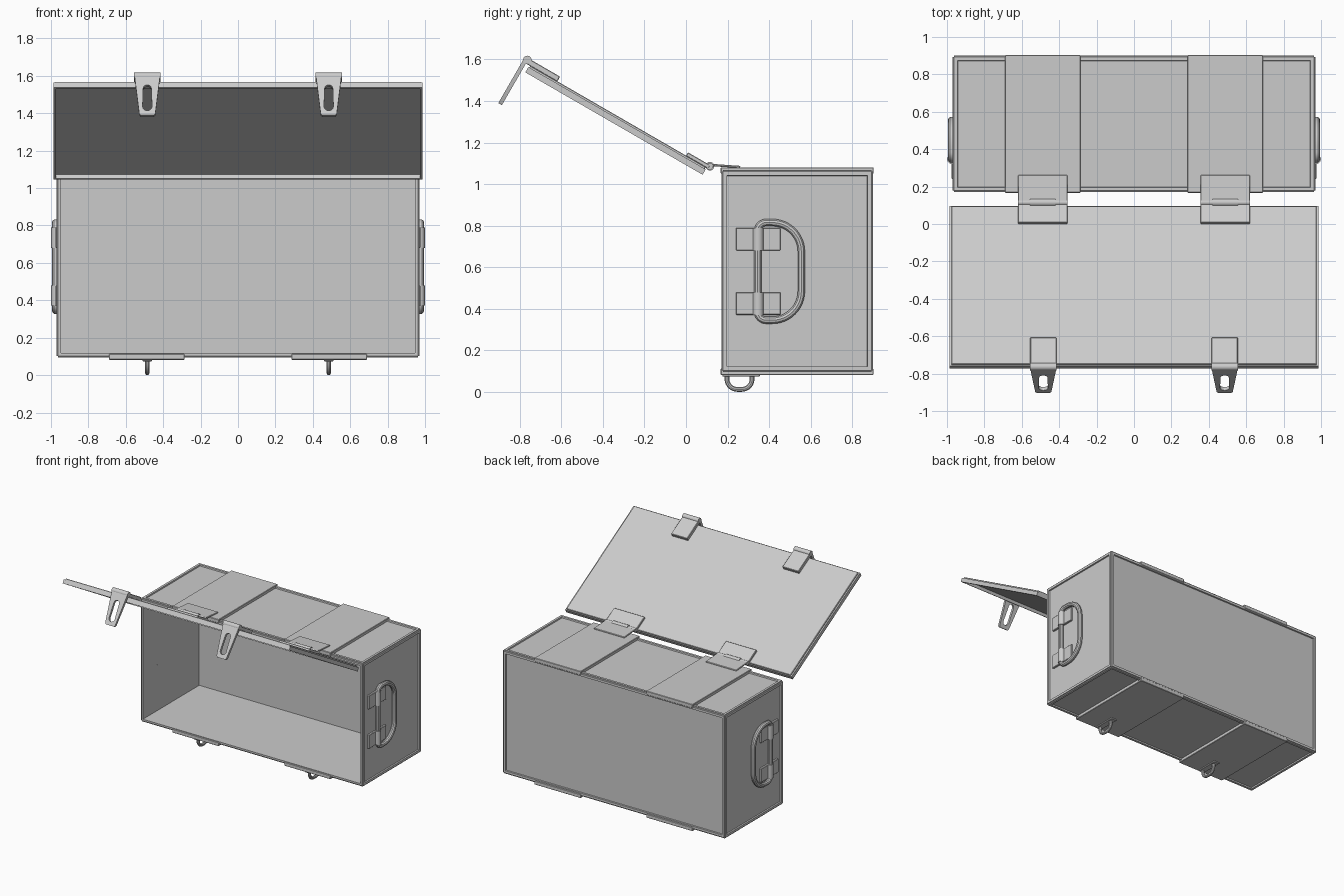
import bpy, bmesh
from math import radians, pi, sin, cos
from mathutils import Matrix, Vector

if "Cube" in bpy.data.objects:
    bpy.data.objects.remove(bpy.data.objects["Cube"])

I = Matrix.Identity(4)
LID = Matrix.Translation((0, 0.08, 1.045)) @ Matrix.Rotation(radians(-30), 4, 'X')


def add(name, mesh, mat=I, smooth=True):
    mesh.transform(mat)
    ob = bpy.data.objects.new(name, mesh)
    bpy.context.collection.objects.link(ob)
    if smooth:
        bpy.ops.object.select_all(action='DESELECT')
        ob.select_set(True)
        bpy.context.view_layer.objects.active = ob
        bpy.ops.object.shade_smooth_by_angle(angle=radians(35))
    return ob


def cube_bm(x0, x1, y0, y1, z0, z1):
    bm = bmesh.new()
    bmesh.ops.create_cube(bm, size=1)
    bmesh.ops.scale(bm, vec=(x1 - x0, y1 - y0, z1 - z0), verts=bm.verts)
    bmesh.ops.translate(bm, vec=((x0 + x1) / 2, (y0 + y1) / 2, (z0 + z1) / 2), verts=bm.verts)
    bm.normal_update()
    return bm


def finish(name, bm, mat=I):
    me = bpy.data.meshes.new(name)
    bm.to_mesh(me)
    bm.free()
    return add(name, me, mat)


def box(name, x0, x1, y0, y1, z0, z1, mat=I, bevel=0.003):
    bm = cube_bm(x0, x1, y0, y1, z0, z1)
    bmesh.ops.bevel(bm, geom=bm.edges[:], offset=bevel, segments=1, affect='EDGES')
    return finish(name, bm, mat)


def rod(name, centre, r, length, axis, mat=I):
    bm = bmesh.new()
    bmesh.ops.create_cone(bm, cap_ends=True, segments=20, radius1=r, radius2=r, depth=length)
    rot = Matrix.Rotation(pi / 2, 4, 'Y') if axis == 'X' else I
    bm.transform(Matrix.Translation(centre) @ rot)
    return finish(name, bm, mat)


def curve(name, loops, cyclic=True, bevel=0, extrude=0, mat=I):
    cu = bpy.data.curves.new(name, 'CURVE')
    cu.dimensions = '2D' if extrude else '3D'
    if extrude:
        cu.fill_mode = 'BOTH'
        cu.extrude = extrude
    cu.bevel_depth = bevel
    cu.bevel_resolution = 3
    cu.use_fill_caps = not extrude
    for pts in loops:
        sp = cu.splines.new('POLY')
        sp.points.add(len(pts) - 1)
        for p, q in zip(sp.points, pts):
            p.co = (q[0], q[1], q[2] if len(q) > 2 else 0, 1)
        sp.use_cyclic_u = cyclic
    tmp = bpy.data.objects.new(name, cu)
    bpy.context.collection.objects.link(tmp)
    bpy.context.view_layer.update()
    me = bpy.data.meshes.new_from_object(tmp.evaluated_get(bpy.context.evaluated_depsgraph_get()))
    bpy.data.objects.remove(tmp)
    return add(name, me, mat)


def arc(cx, cy, r, a0, a1, n=8):
    return [(cx + r * cos(radians(a0 + (a1 - a0) * i / n)),
             cy + r * sin(radians(a0 + (a1 - a0) * i / n))) for i in range(n + 1)]


# Chest body: framed recessed panels, hollow with an open front
bm = cube_bm(-0.97, 0.97, 0.17, 0.90, 0.095, 1.068)
outer = bm.edges[:]
front = min(bm.faces, key=lambda f: f.calc_center_median().y)
bmesh.ops.inset_individual(bm, faces=[f for f in bm.faces if f != front], thickness=0.037)
panels = [f for f in bm.faces if len({round(f.normal.dot(Vector(a)), 1) for a in ((1, 0, 0),)}) and
          f != front and f.calc_area() > 0.3]
bmesh.ops.inset_individual(bm, faces=panels, thickness=0.003, depth=-0.01)
bmesh.ops.inset_individual(bm, faces=[front], thickness=0.032)
for v in bmesh.ops.extrude_discrete_faces(bm, faces=[front])['faces'][0].verts:
    v.co.y = 0.87
bmesh.ops.bevel(bm, geom=[e for e in outer if e.is_valid], offset=0.008, segments=3, affect='EDGES')
bmesh.ops.recalc_face_normals(bm, faces=bm.faces)
finish("chest_body", bm)

# Lid: shallow tray opened 30 degrees upward
bm = cube_bm(-0.987, 0.987, -0.985, 0, 0, 0.03)
under = min(bm.faces, key=lambda f: f.calc_center_median().z)
bmesh.ops.inset_individual(bm, faces=[under], thickness=0.02)
bmesh.ops.inset_individual(bm, faces=[under], thickness=0.001, depth=-0.022)
finish("lid", bm, LID)
box("lid_top_sheet", -0.977, 0.977, -0.98, -0.005, 0.026, 0.04, LID)

for s, side in ((-1, "left"), (1, "right")):
    c = s * 0.4875
    # Straps above and below the body
    for z0, lev in ((1.05, "top"), (0.082, "bottom")):
        box(f"{lev}_strap_{side}", c - 0.202, c + 0.202, 0.167, 0.903, z0, z0 + 0.03)

    # Hinge: two leaves, pin and centre knuckle
    tilt = Matrix.Translation((0, 0.115, 1.087)) @ Matrix.Rotation(radians(-4), 4, 'X')
    box(f"hinge_body_leaf_{side}", c - 0.133, c + 0.133, 0, 0.146, 0, 0.011, tilt)
    box(f"hinge_lid_leaf_{side}", c - 0.133, c + 0.133, -0.115, 0.01, 0.038, 0.058, LID)
    rod(f"hinge_pin_{side}", (c, 0.115, 1.085), 0.016, 0.265, 'X')
    rod(f"hinge_knuckle_{side}", (c, 0.115, 1.086), 0.021, 0.135, 'X')

    # Latch: plate on the lid, pin and slotted tongue
    k = s * 0.485
    box(f"latch_plate_{side}", k - 0.07, k + 0.07, -1.0, -0.83, 0.038, 0.066, LID)
    rod(f"latch_pin_{side}", (k, -1.007, 0.057), 0.02, 0.14, 'X', LID)
    tongue = [(-0.07, 0.01), (-0.043, -0.24), (-0.035, -0.25), (0.035, -0.25), (0.043, -0.24), (0.07, 0.01)]
    slot = arc(0, -0.085, 0.022, 0, 180) + arc(0, -0.197, 0.025, 180, 360)
    place = LID @ Matrix.Translation((k, -1.014, 0.057)) @ Matrix.Rotation(pi / 2, 4, 'X')
    curve(f"latch_tongue_{side}", [tongue, slot], extrude=0.01, mat=place)

    # Catch loop and its base under the body
    box(f"catch_base_{side}", k - 0.025, k + 0.025, 0.175, 0.355, 0.074, 0.09)
    u = [(0.197, 0.085)] + arc(0.247, 0.062, 0.05, 180, 270) + arc(0.268, 0.062, 0.05, 270, 360) + [(0.318, 0.085)]
    curve(f"catch_loop_{side}", [[(k, y, z) for y, z in u]], cyclic=False, bevel=0.012)

    # Carrying handle: D ring with two bracket clips
    d = (arc(0.385, 0.385, 0.04, 180, 270) + arc(0.415, 0.485, 0.14, 270, 360, 12)
         + arc(0.415, 0.675, 0.14, 0, 90, 12) + arc(0.385, 0.775, 0.04, 90, 180))
    curve(f"handle_ring_{side}", [[(s * 0.977, y, z) for y, z in d]], bevel=0.018)
    for z, lev in ((0.425, "lower"), (0.735, "upper")):
        x0, x1 = sorted((s * 0.955, s * 0.975))
        box(f"handle_{lev}_bracket_{side}", x0, x1, 0.24, 0.455, z - 0.054, z + 0.054)
        rod(f"handle_{lev}_clip_{side}", (s * 0.973, 0.347, z), 0.026, 0.108, 'Z')
